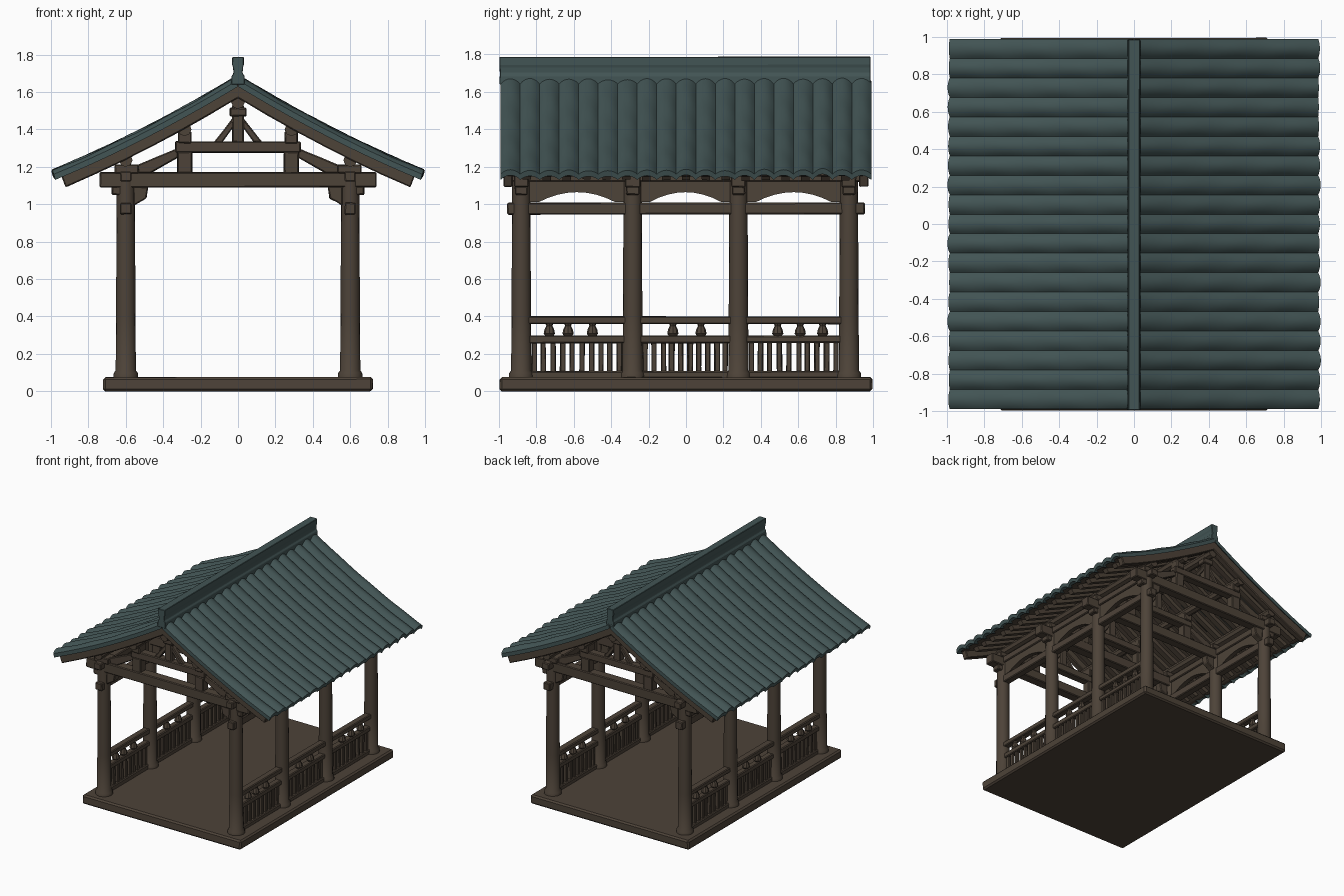
import bpy, bmesh, math, random
from mathutils import Vector

random.seed(4)
if "Cube" in bpy.data.objects:
    bpy.data.objects.remove(bpy.data.objects["Cube"])


def material(name, rgb):
    m = bpy.data.materials.new(name)
    m.use_nodes = True
    m.diffuse_color = (*rgb, 1)
    m.node_tree.nodes["Principled BSDF"].inputs["Base Color"].default_value = (*rgb, 1)
    return m


WOOD = material("aged_wood", (0.075, 0.056, 0.040))
TILE = material("slate_green_tile", (0.055, 0.090, 0.090))


def finish(name, bm, mat, bevel=0.0, smooth=False):
    bmesh.ops.recalc_face_normals(bm, faces=bm.faces)
    me = bpy.data.meshes.new(name)
    bm.to_mesh(me)
    bm.free()
    me.materials.append(mat)
    ob = bpy.data.objects.new(name, me)
    bpy.context.collection.objects.link(ob)
    if bevel:
        mod = ob.modifiers.new("worn_edges", "BEVEL")
        mod.width = bevel
        mod.limit_method = "ANGLE"
    if smooth:
        bpy.ops.object.select_all(action="DESELECT")
        ob.select_set(True)
        bpy.context.view_layer.objects.active = ob
        bpy.ops.object.shade_smooth_by_angle(angle=math.radians(40))
    return ob


def prism(name, pts, a, b, axis="y", mat=WOOD, bevel=0.006, wear=0.002):
    """Extrude an outline (xz along y, or yz along x) from a to b."""
    bm = bmesh.new()
    rings = []
    for t in (a, b):
        ring = []
        for u, z in pts:
            co = Vector((u, t, z) if axis == "y" else (t, u, z))
            co += Vector([random.uniform(-wear, wear) for _ in range(3)])
            ring.append(bm.verts.new(co))
        rings.append(ring)
    n = len(pts)
    for i in range(n):
        j = (i + 1) % n
        bm.faces.new((rings[0][i], rings[0][j], rings[1][j], rings[1][i]))
    for ring in rings:
        bm.faces.new(ring)
    return finish(name, bm, mat, bevel)


def box(name, x0, x1, y0, y1, z0, z1, bevel=0.006, mat=WOOD):
    x0, x1 = sorted((x0, x1))
    return prism(name, [(x0, z0), (x1, z0), (x1, z1), (x0, z1)], y0, y1, mat=mat, bevel=bevel)


def lathe(name, x, y, profile, sides=16):
    bm = bmesh.new()
    rings = [[bm.verts.new((x + r * math.cos(math.tau * k / sides),
                            y + r * math.sin(math.tau * k / sides), z))
              for k in range(sides)] for r, z in profile]
    for lo, hi in zip(rings, rings[1:]):
        for k in range(sides):
            j = (k + 1) % sides
            bm.faces.new((lo[k], lo[j], hi[j], hi[k]))
    bm.faces.new(rings[0])
    bm.faces.new(rings[-1])
    return finish(name, bm, WOOD, smooth=True)


def roof_z(x):
    """Height of the gently sagging roof line."""
    return 1.69 - 0.61 * abs(x) + 0.10 * x * x


def roof_strip(name, top, bottom, reach, y0, y1, bevel=0.0):
    """A member that follows both slopes under the tiles."""
    n = 12
    xs = [reach * (2 * i / n - 1) for i in range(n + 1)]
    upper = [(x, roof_z(x) - top) for x in xs]
    lower = [(x * 0.97, roof_z(x * 0.97) - bottom) for x in reversed(xs)]
    prism(name, upper + lower, y0, y1, bevel=bevel, wear=0.001)


# floor
box("floor_platform", -0.72, 0.72, -0.995, 0.995, 0, 0.075, bevel=0.012)

# columns and frames
ROWS = (-0.88, -0.285, 0.28, 0.87)
SIDES = ((1, "left"), (-1, "right"))
for r, y in enumerate(ROWS, 1):
    for s, side in SIDES:
        lathe(f"column_{side}_{r}", s * 0.6, y,
              [(0.066, 0.07), (0.064, 0.098), (0.054, 0.112), (0.052, 0.4), (0.049, 1.0), (0.047, 1.2)])
        box(f"column_cap_{side}_{r}", s * 0.53, s * 0.66, y - 0.05, y + 0.05, 1.165, 1.21)
        # stepped corbels under the tie beam
        prism(f"inner_corbel_{side}_{r}",
              [(s * u, z) for u, z in ((0.56, 0.99), (0.53, 1.01), (0.49, 1.03), (0.48, 1.095), (0.56, 1.095))],
              y - 0.03, y + 0.03)
        box(f"outer_corbel_{side}_{r}", s * 0.62, s * 0.675, y - 0.035, y + 0.035, 1.05, 1.095)
        # upper posts with caps
        box(f"short_post_{side}_{r}", s * 0.245, s * 0.325, y - 0.035, y + 0.035, 1.165, 1.28)
        box(f"post_cap_{side}_{r}", s * 0.25, s * 0.32, y - 0.045, y + 0.045, 1.325, 1.39)
        # sloping braces
        prism(f"eave_brace_{side}_{r}",
              [(s * u, z) for u, z in ((0.56, 1.165), (0.47, 1.165), (0.32, 1.25), (0.32, 1.30), (0.44, 1.25), (0.56, 1.20))],
              y - 0.02, y + 0.02)
        prism(f"king_brace_{side}_{r}",
              [(s * u, z) for u, z in ((0.13, 1.33), (0.085, 1.33), (0.02, 1.42), (0.02, 1.47))],
              y - 0.02, y + 0.02)
    box(f"tie_beam_{r}", -0.74, 0.74, y - 0.04, y + 0.04, 1.09, 1.17)
    box(f"upper_beam_{r}", -0.335, 0.335, y - 0.035, y + 0.035, 1.275, 1.335)
    box(f"king_post_{r}", -0.03, 0.03, y - 0.03, y + 0.03, 1.33, 1.53)
    box(f"king_post_cap_{r}", -0.045, 0.045, y - 0.04, y + 0.04, 1.47, 1.515)

# purlins running the length of the roof
for x, z, name in ((0, 1.545, "ridge"), (0.285, 1.40, "left_middle"), (-0.285, 1.40, "right_middle"),
                   (0.6, 1.235, "left_eave"), (-0.6, 1.235, "right_eave")):
    pts = [(x + 0.036 * math.cos(math.tau * k / 8), z + 0.036 * math.sin(math.tau * k / 8)) for k in range(8)]
    prism(f"{name}_purlin", pts, -0.96, 0.96, bevel=0, wear=0.001)

# side walls: beam, arched panels, railings
STRUTS = ((-0.73, -0.63, -0.5), (-0.07, 0.08), (0.49, 0.61, 0.73))
for s, side in SIDES:
    x = s * 0.6
    box(f"side_beam_{side}", x - 0.03, x + 0.03, -0.955, 0.955, 0.945, 1.008)
    box(f"wall_plate_{side}", x - 0.03, x + 0.03, -0.97, 0.97, 1.12, 1.175)
    for b in range(3):
        y0, y1 = ROWS[b] + 0.045, ROWS[b + 1] - 0.045
        mid, half = (y0 + y1) / 2, (y1 - y0) / 2
        arch = [(mid + half * t, 1.012 + 0.052 * max(0, 1 - (t / 0.8) ** 2))
                for t in (-1, -0.8, -0.6, -0.4, -0.2, 0, 0.2, 0.4, 0.6, 0.8, 1)]
        prism(f"arched_panel_{side}_{b + 1}", arch + [(y1, 1.13), (y0, 1.13)],
              x - 0.018, x + 0.018, "x", bevel=0, wear=0)
        for part, z0, z1, w in (("bottom", 0.07, 0.108, 0.025), ("middle", 0.258, 0.298, 0.025), ("top", 0.36, 0.4, 0.028)):
            box(f"{part}_rail_{side}_{b + 1}", x - w, x + w, y0 - 0.01, y1 + 0.01, z0, z1)
        for k in range(10):
            y = y0 + (y1 - y0) * (k + 0.5) / 10 + random.uniform(-0.004, 0.004)
            box(f"baluster_{side}_{b + 1}_{k + 1}", x - 0.013, x + 0.013, y - 0.013, y + 0.013, 0.1, 0.265, bevel=0.003)
        for k, y in enumerate(STRUTS[b], 1):
            lathe(f"rail_strut_{side}_{b + 1}_{k}", x, y,
                  [(0.02, 0.295), (0.03, 0.308), (0.026, 0.33), (0.016, 0.35), (0.022, 0.365)], 8)

# roof timbers
roof_strip("roof_boards", 0.045, 0.06, 0.96, -0.965, 0.965)
for k in range(17):
    y = -0.85 + k * 1.7 / 16
    roof_strip(f"rafter_{k + 1}", 0.055, 0.098, 0.92 + random.uniform(-0.015, 0.01), y - 0.022, y + 0.022)
for s, end in ((-1, "front"), (1, "back")):
    a, b = sorted((s * 0.925, s * 0.975))
    roof_strip(f"{end}_barge_board", 0.035, 0.122, 0.95, a, b, 0.006)

# ribbed tile slopes
RIBS, STEPS, COURSES = 19, 8, 24
for s, side in SIDES:
    bm = bmesh.new()
    grid = []
    lift = [random.uniform(-0.004, 0.003) for _ in range(RIBS + 1)]
    shift = [random.uniform(-0.012, 0) for _ in range(RIBS + 1)]
    for j in range(RIBS * STEPS + 1):
        rib, phase = divmod(j, STEPS)
        crest = math.sin(math.pi * phase / STEPS) ** 0.8
        y = -0.99 + 1.98 * j / (RIBS * STEPS)
        row = []
        for i in range(COURSES + 1):
            t = i / COURSES
            x = 0.01 + (0.975 + 0.015 * crest + shift[rib] * crest) * t
            sag = 0.003 * math.sin(t * 21 + rib * 1.9)
            z = roof_z(x) - 0.026 + crest * (0.026 + lift[rib]) + sag * crest
            row.append(bm.verts.new((s * x, y, z)))
        grid.append(row)
    for lo, hi in zip(grid, grid[1:]):
        for i in range(COURSES):
            bm.faces.new((lo[i], lo[i + 1], hi[i + 1], hi[i]))
    bmesh.ops.recalc_face_normals(bm, faces=bm.faces)
    if sum(f.normal.z for f in bm.faces) < 0:
        bmesh.ops.reverse_faces(bm, faces=bm.faces)
    thick = bmesh.ops.extrude_face_region(bm, geom=bm.faces[:])["geom"]
    # the extruded copy becomes the underside
    for v in thick:
        if isinstance(v, bmesh.types.BMVert):
            v.co += Vector((-s * 0.008, 0, -0.03))
    finish(f"tile_slope_{side}", bm, TILE, smooth=True)

# ridge cap with a rounded top and flared foot
prism("ridge_cap", [(-0.036, 1.64), (0.036, 1.64), (0.034, 1.685), (0.024, 1.70), (0.026, 1.73),
                    (0.031, 1.745), (0.031, 1.787), (-0.031, 1.787), (-0.031, 1.745), (-0.026, 1.73),
                    (-0.024, 1.70), (-0.034, 1.685)], -0.995, 0.985, mat=TILE, bevel=0.003, wear=0.001)
